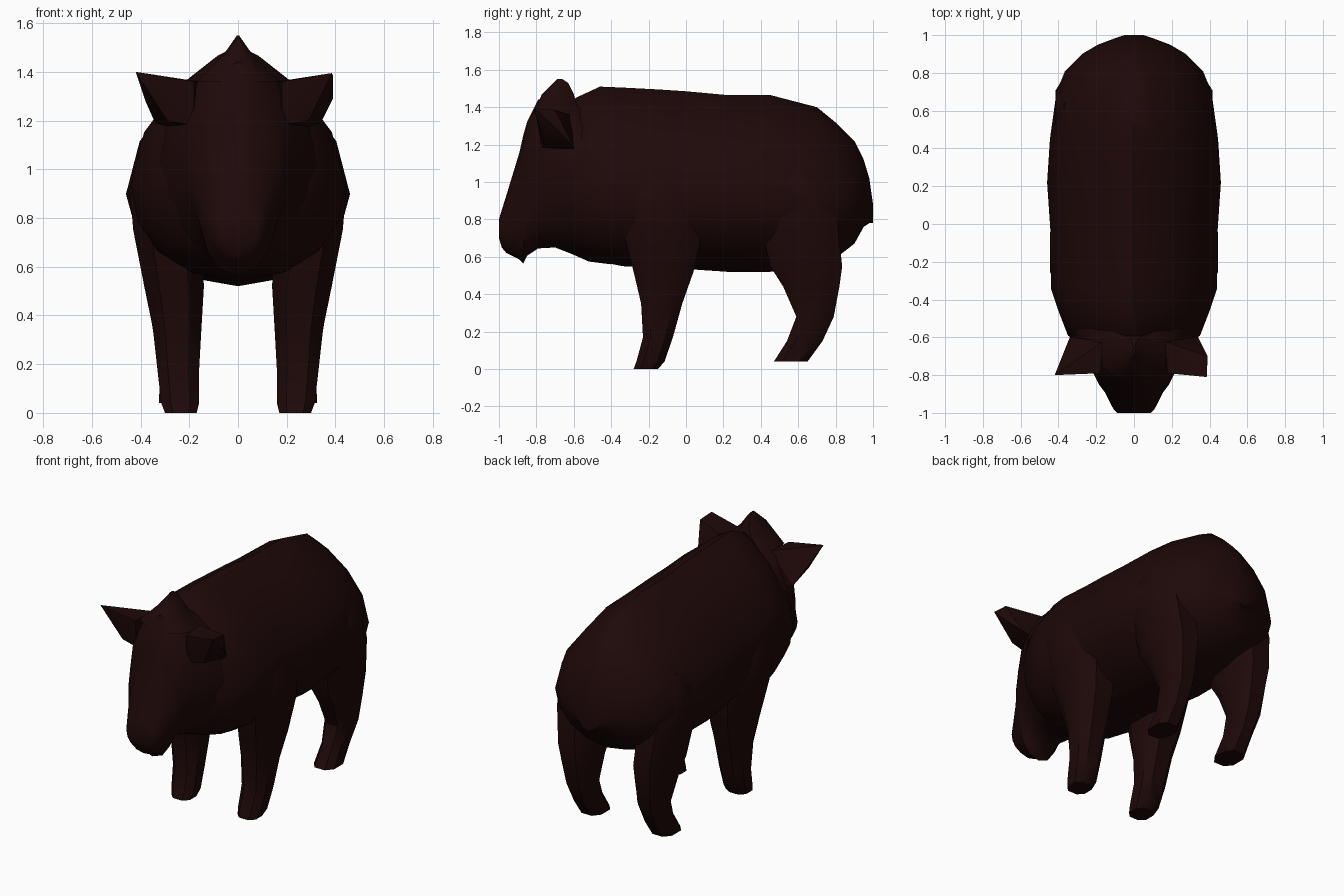
import bpy, bmesh, math

if "Cube" in bpy.data.objects:
    bpy.data.objects.remove(bpy.data.objects["Cube"])

hide = bpy.data.materials.new("dark brown hide")
hide.diffuse_color = (0.013, 0.0025, 0.0025, 1)
hide.use_nodes = True
hide.node_tree.nodes["Principled BSDF"].inputs["Base Color"].default_value = hide.diffuse_color


def finish(name, bm):
    bmesh.ops.recalc_face_normals(bm, faces=bm.faces)
    me = bpy.data.meshes.new(name)
    bm.to_mesh(me)
    bm.free()
    me.materials.append(hide)
    ob = bpy.data.objects.new(name, me)
    bpy.context.collection.objects.link(ob)
    bpy.ops.object.select_all(action='DESELECT')
    ob.select_set(True)
    bpy.context.view_layer.objects.active = ob
    bpy.ops.object.shade_smooth_by_angle(angle=math.radians(40))
    return ob


def loft(name, rings):
    bm = bmesh.new()
    loops = [[bm.verts.new(p) for p in r] for r in rings]
    n = len(loops[0])
    for a, b in zip(loops, loops[1:]):
        for i in range(n):
            j = (i + 1) % n
            bm.faces.new((a[i], a[j], b[j], b[i]))
    bm.faces.new(loops[0])
    bm.faces.new(loops[-1])
    return finish(name, bm)


def section(y, top, bottom, w, lower=1.05, upper=1.65, level=0.4, n=16):
    """Upright cross-section, tapered towards the spine."""
    mid = bottom + level * (top - bottom)
    pts = []
    for i in range(n):
        a = 2 * math.pi * i / n
        c, s = math.cos(a), math.sin(a)
        x = math.copysign(abs(c) ** (upper if s > 0 else lower), c) * w
        pts.append((x, y, mid + s * ((top - mid) if s > 0 else (mid - bottom))))
    return pts


def octagon(z, y0, y1, x0, x1, side):
    """Flat ring with cut corners."""
    k = 0.25
    dx, dy = (x1 - x0) * k, (y1 - y0) * k
    pts = [(x0 + dx, y0), (x1 - dx, y0), (x1, y0 + dy), (x1, y1 - dy),
           (x1 - dx, y1), (x0 + dx, y1), (x0, y1 - dy), (x0, y0 + dy)]
    return [(side * x, y, z) for x, y in pts]


# Body: y, top, bottom, half width, fullness of the lower half
body = [(-.66, 1.36, .68, .27, .9), (-.59, 1.45, .615, .35, .8), (-.46, 1.51, .575, .40, .75),
        (-.34, 1.505, .55, .44, .85), (-.15, 1.495, .54, .435, 1), (0, 1.485, .535, .445, 1.15),
        (.22, 1.465, .52, .46, 1.15), (.45, 1.465, .52, .445, 1.05), (.70, 1.40, .56, .41),
        (.81, 1.31, .60, .365), (.90, 1.22, .67, .275), (.95, 1.12, .76, .19),
        (.98, 1.02, .78, .11), (1.0, .88, .78, .05)]
loft("body", [section(*s) for s in body])

# Head with long sloping face
head = [(-1.0, .80, .70, .09), (-.985, .85, .65, .105), (-.96, .93, .62, .12),
        (-.89, 1.16, .585, .155), (-.87, 1.25, .565, .17), (-.85, 1.32, .605, .185),
        (-.79, 1.44, .645, .215), (-.70, 1.46, .65, .27), (-.61, 1.45, .615, .32),
        (-.52, 1.40, .575, .34), (-.40, 1.30, .56, .33)]
loft("head", [section(*s, 0.9, 1.2, 0.5) for s in head])

# Crest between the ears
loft("crest", [octagon(1.36, -.82, -.57, -.17, .17, 1),
               octagon(1.47, -.77, -.60, -.06, .06, 1),
               octagon(1.53, -.71, -.63, -.018, .018, 1),
               octagon(1.55, -.69, -.66, -.004, .004, 1)])

# Legs: z, y range, x range
front = [(0, -.28, -.15, .17, .30), (.04, -.265, -.115, .16, .315),
         (.17, -.23, -.07, .16, .33), (.35, -.24, -.02, .15, .35),
         (.52, -.28, .04, .14, .385), (.75, -.34, .09, .15, .43),
         (.92, -.36, .06, .20, .445), (1.1, -.30, -.08, .25, .38)]
hind = [(.04, .47, .65, .18, .325), (.15, .54, .73, .185, .32),
        (.28, .59, .79, .17, .34), (.44, .52, .82, .16, .365),
        (.55, .45, .835, .15, .385), (.78, .40, .81, .16, .415),
        (.98, .44, .75, .20, .415), (1.10, .5, .68, .25, .37)]

# Ears: shared root, then a pointed left tip and a blunt right tip
root = [(.18, -.79, 1.36), (.16, -.62, 1.36), (.34, -.60, 1.19),
        (.20, -.60, 1.15), (.18, -.77, 1.18), (.29, -.76, 1.20)]
tips = {-1: [(.42, -.80, 1.40), (.38, -.71, 1.28)],
        1: [(.385, -.81, 1.395), (.39, -.70, 1.385), (.39, -.70, 1.29)]}

for side, word in ((-1, "left"), (1, "right")):
    loft(word + "_front_leg", [octagon(*r, side) for r in front])
    loft(word + "_hind_leg", [octagon(*r, side) for r in hind])
    bm = bmesh.new()
    for x, y, z in root + tips[side]:
        bm.verts.new((side * x, y, z))
    bmesh.ops.convex_hull(bm, input=bm.verts)
    finish(word + "_ear", bm)
